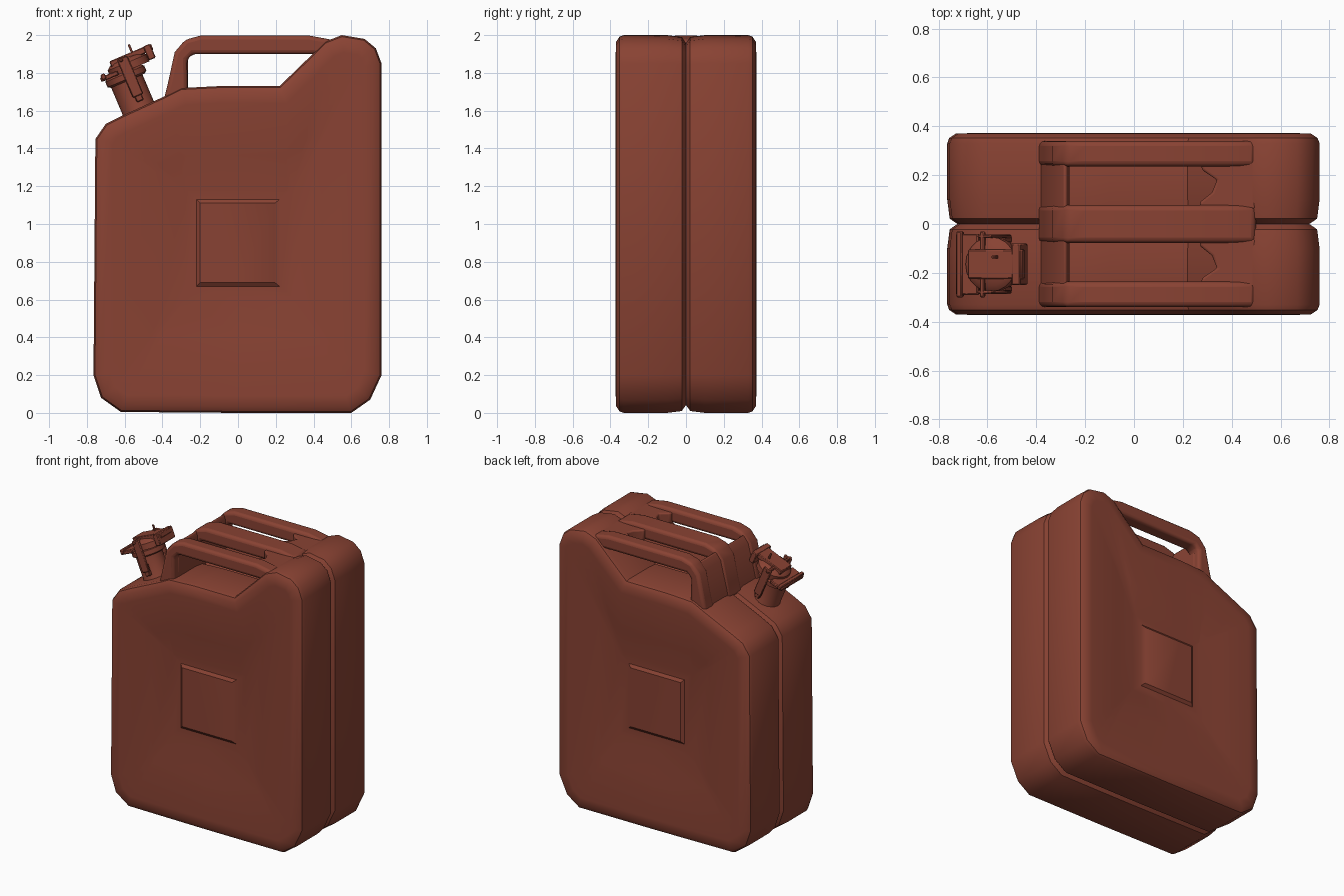
import bpy, bmesh, math
from mathutils import Vector, Matrix

cube = bpy.data.objects.get("Cube")
if cube:
    bpy.data.objects.remove(cube, do_unlink=True)

RUST = (0.25, 0.055, 0.033, 1)
paint = bpy.data.materials.new("rust_red_paint")
paint.use_nodes = True
paint.diffuse_color = RUST
bsdf = next(n for n in paint.node_tree.nodes if n.type == 'BSDF_PRINCIPLED')
bsdf.inputs["Base Color"].default_value = RUST
bsdf.inputs["Roughness"].default_value = 0.6


def finish(name, bm, bevel=0, segments=3, angle=35, matrix=None):
    bmesh.ops.remove_doubles(bm, verts=bm.verts, dist=0.0005)
    bmesh.ops.recalc_face_normals(bm, faces=bm.faces)
    if matrix:
        bm.transform(matrix)
    me = bpy.data.meshes.new(name)
    bm.to_mesh(me)
    bm.free()
    me.materials.append(paint)
    ob = bpy.data.objects.new(name, me)
    bpy.context.collection.objects.link(ob)
    if bevel:
        mod = ob.modifiers.new("round_edges", 'BEVEL')
        mod.width, mod.segments = bevel, segments
        mod.limit_method = 'ANGLE'
    bpy.ops.object.select_all(action='DESELECT')
    ob.select_set(True)
    bpy.context.view_layer.objects.active = ob
    bpy.ops.object.shade_smooth_by_angle(angle=math.radians(angle))


def loft(bm, rings):
    rows = [[bm.verts.new(p) for p in ring] for ring in rings]
    n = len(rows[0])
    for a, b in zip(rows, rows[1:]):
        for i in range(n):
            j = (i + 1) % n
            bm.faces.new((a[i], a[j], b[j], b[i]))
    bm.faces.new(rows[0])
    bm.faces.new(rows[-1])


def slab(name, profile, y0, y1, bevel):
    """Extrude an x-z profile along y."""
    bm = bmesh.new()
    loft(bm, [[(x, y, z) for x, z in profile] for y in (y0, y1)])
    finish(name, bm, bevel)


# Can outline, counter-clockwise from the bottom
OUTLINE = [(-0.62, 0.005), (0, 0), (0.6, 0), (0.7, 0.07), (0.76, 0.2), (0.76, 1.85),
           (0.73, 1.93), (0.67, 1.98), (0.55, 2.0), (0.46, 1.965), (0.38, 1.885), (0.22, 1.73),
           (-0.1, 1.73), (-0.30, 1.72), (-0.38, 1.68), (-0.62, 1.57),
           (-0.70, 1.53), (-0.755, 1.45), (-0.765, 0.2), (-0.725, 0.08)]


def inset(d):
    out, n = [], len(OUTLINE)
    for i in range(n):
        p, a, b = (Vector(OUTLINE[k % n]) for k in (i, i - 1, i + 1))
        e, f = (p - a).normalized(), (b - p).normalized()
        ne, nf = Vector((-e.y, e.x)), Vector((-f.y, f.x))
        out.append(p + (ne + nf) * (d / (1 + ne.dot(nf))))
    return out


def clamp_to(points, x0, x1, z0, z1):
    return [Vector((min(max(p.x, x0), x1), min(max(p.y, z0), z1))) for p in points]


# Half of the body: seam groove, flank, rounded edge, pressed panels, raised centre square
rim = inset(0.09)
hollow = clamp_to(rim, -0.28, 0.29, 0.61, 1.18)
slope = [a.lerp(b, 0.6) for a, b in zip(rim, hollow)]
half = [(0.022, inset(0.01)), (0.1, inset(0)), (0.33, inset(0)),
        (0.352, inset(0.008)), (0.37, inset(0.035)), (0.372, rim),
        (0.356, slope), (0.332, hollow),
        (0.332, clamp_to(rim, -0.22, 0.22, 0.67, 1.13)),
        (0.347, clamp_to(rim, -0.2, 0.195, 0.69, 1.11))]
sections = [(-y, r) for y, r in reversed(half)] + [(0, inset(0.042))] + half
bm = bmesh.new()
loft(bm, [[(p.x, y, p.y) for p in ring] for y, ring in sections])
finish("can_body", bm)

# Triple carrying handle: three bent bars, with a web between their posts
BAR = [(-0.395, 1.65), (-0.37, 1.75), (-0.335, 1.91), (-0.28, 1.975), (-0.2, 1.997), (0.38, 1.997),
       (0.5, 1.975), (0.5, 1.87), (0.4, 1.9), (-0.24, 1.9), (-0.27, 1.87), (-0.265, 1.66)]
for name, y, w in (("handle_bar_front", -0.288, 0.052), ("handle_bar_middle", 0, 0.077),
                   ("handle_bar_back", 0.288, 0.052)):
    slab(name, BAR, y - w, y + w, 0.03)
slab("handle_web", [(-0.385, 1.66), (-0.325, 1.91), (-0.28, 1.965), (-0.265, 1.93),
                    (-0.265, 1.68)], -0.3, 0.3, 0.015)

# Shoulder pieces closing the handle gaps with a pointed end
GAP_END = [(0.27, 0.06), (0.27, 0.09), (0.32, 0.13), (0.34, 0.18), (0.28, 0.22),
           (0.27, 0.26), (0.5, 0.26), (0.5, 0.06)]
for name, side in (("handle_shoulder_front", -1), ("handle_shoulder_back", 1)):
    bm = bmesh.new()
    loft(bm, [[(x, y * side, z) for x, y in GAP_END] for z in (1.9, 1.975)])
    finish(name, bm, 0.01)

# Tilted spout assembly, modelled upright in its own frame
SPOUT = Matrix.Translation((-0.53, -0.165, 1.58)) @ Matrix.Rotation(math.radians(-23), 4, 'Y')


def turned(name, profile, x):
    bm = bmesh.new()
    steps = [2 * math.pi * k / 20 for k in range(20)]
    loft(bm, [[(x + r * math.cos(t), r * math.sin(t), z) for t in steps] for r, z in profile])
    finish(name, bm, matrix=SPOUT)


def block(name, center, size, bevel=0.005):
    bm = bmesh.new()
    bmesh.ops.create_cube(bm, size=1)
    bm.transform(Matrix.Translation(center) @ Matrix.Diagonal((*size, 1)))
    finish(name, bm, bevel, 1, matrix=SPOUT)


turned("spout_neck", [(0.12, -0.06), (0.1, 0.01), (0.09, 0.03), (0.09, 0.2)], 0.015)
turned("spout_collar", [(0.095, 0.185), (0.112, 0.195), (0.112, 0.225), (0.1, 0.235)], 0.02)
turned("spout_cap", [(0.112, 0.235), (0.112, 0.275), (0.09, 0.295), (0.03, 0.305)], 0.055)
block("cap_hinge_plate", (-0.06, 0, 0.245), (0.1, 0.25, 0.025))
block("cap_lever", (0.09, 0, 0.3), (0.24, 0.12, 0.035))
block("lever_grip", (0.185, 0, 0.28), (0.04, 0.17, 0.08))
for name, y in (("clamp_arm_front", -0.115), ("clamp_arm_back", 0.115)):
    block(name, (0.04, y, 0.2), (0.06, 0.015, 0.22))
    block(name + "_foot", (0.04, y * 0.88, 0.1), (0.04, 0.025, 0.08))
block("clamp_pin", (0.03, 0, 0.3), (0.02, 0.27, 0.02))
block("hinge_pin", (-0.09, 0, 0.255), (0.025, 0.27, 0.03))
block("locking_pin", (0.1, 0.03, 0.33), (0.012, 0.012, 0.06), 0.002)
